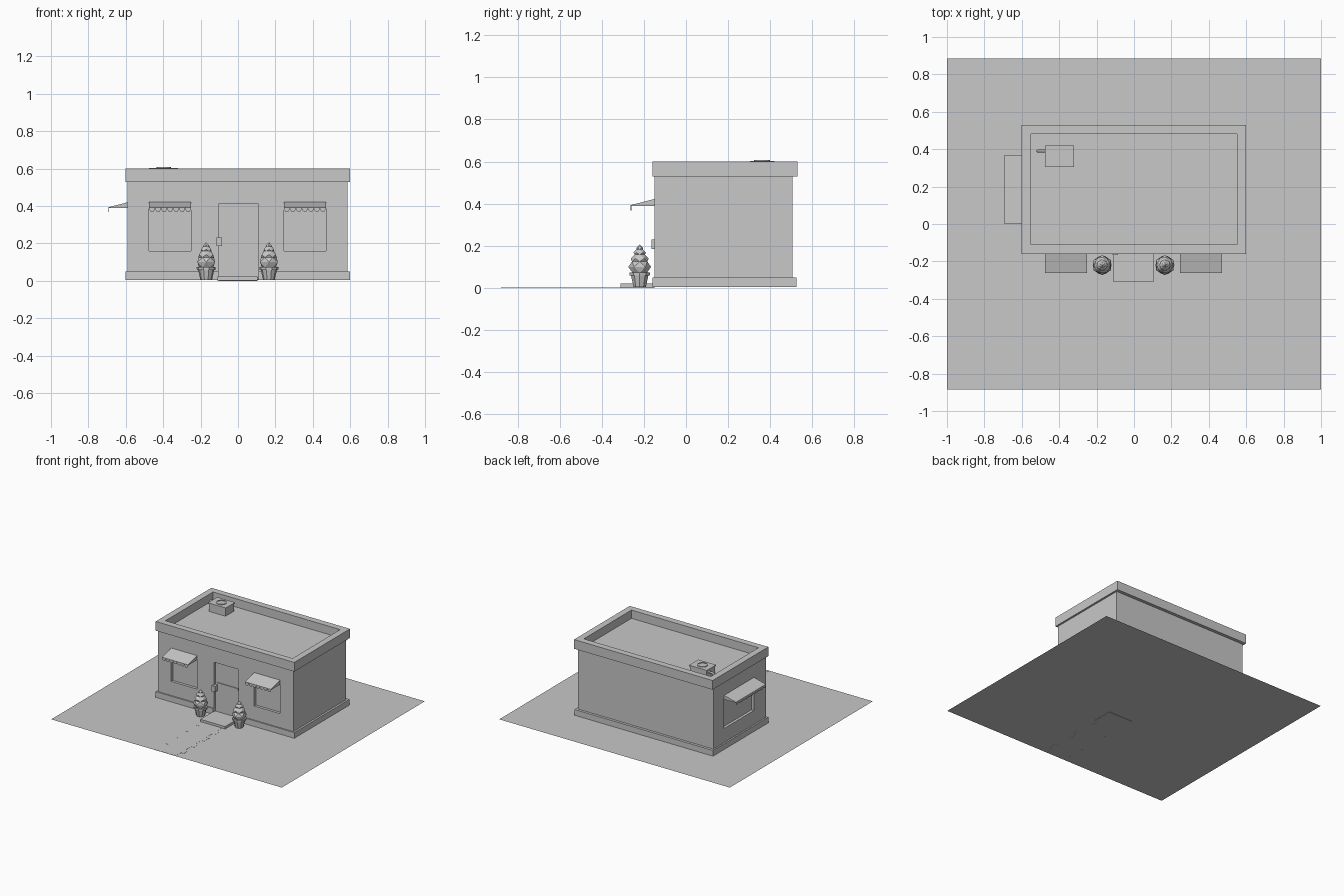
import bpy, bmesh, math
from mathutils import Matrix

if "Cube" in bpy.data.objects:
    bpy.data.objects.remove(bpy.data.objects["Cube"])

# the whole model is one plain grey
GREY = bpy.data.materials.new("plain grey")
GREY.diffuse_color = (0.58, 0.58, 0.58, 1)
GREY.use_nodes = True
GREY.node_tree.nodes["Principled BSDF"].inputs["Base Color"].default_value = GREY.diffuse_color


def finish(name, bm):
    bmesh.ops.recalc_face_normals(bm, faces=bm.faces)
    me = bpy.data.meshes.new(name)
    bm.to_mesh(me)
    bm.free()
    me.materials.append(GREY)
    ob = bpy.data.objects.new(name, me)
    bpy.context.collection.objects.link(ob)
    return ob


def add_box(bm, x0, x1, y0, y1, z0, z1):
    mtx = Matrix.Translation(((x0 + x1) / 2, (y0 + y1) / 2, (z0 + z1) / 2)) @ \
        Matrix.Diagonal((x1 - x0, y1 - y0, z1 - z0, 1))
    bmesh.ops.create_cube(bm, size=1, matrix=mtx)


def box(name, *spans):
    bm = bmesh.new()
    for s in spans:
        add_box(bm, *s)
    return finish(name, bm)


def loft(name, rings, n, centre):
    """rings: (z, radius, twist in segments)"""
    bm = bmesh.new()
    rows = []
    for z, r, t in rings:
        rows.append([bm.verts.new((centre[0] + r * math.cos(2 * math.pi * (i + t) / n),
                                   centre[1] + r * math.sin(2 * math.pi * (i + t) / n), z))
                     for i in range(n)])
    for a, b in zip(rows, rows[1:]):
        for i in range(n):
            j = (i + 1) % n
            bm.faces.new((a[i], a[j], b[i]))
            bm.faces.new((a[j], b[j], b[i]))
    bm.faces.new(rows[0])
    bm.faces.new(rows[-1])
    return finish(name, bm)


def extrude_x(bm, profile, x0, x1):
    """prism of a (y, z) profile along x"""
    a = [bm.verts.new((x0, y, z)) for y, z in profile]
    b = [bm.verts.new((x1, y, z)) for y, z in profile]
    bm.faces.new(a)
    bm.faces.new(b)
    for i in range(len(a)):
        j = (i + 1) % len(a)
        bm.faces.new((a[i], a[j], b[j], b[i]))


# ground sheet
bm = bmesh.new()
bmesh.ops.create_grid(bm, x_segments=1, y_segments=1, size=1,
                      matrix=Matrix.Translation((0, 0, 0.003)) @ Matrix.Diagonal((1, 0.885, 1, 1)))
finish("lawn", bm)

# staggered paving path, nearly flush, and door step
rows = []
for i in range(9):
    y = -0.88 + i * 0.0633
    s = 0.012 if i % 2 else -0.012
    rows.append((-0.09 + s, 0.09 + s, y, y + 0.0633, 0.0025, 0.004))
box("garden_path", *rows)
box("door_step", (-0.11, 0.105, -0.31, -0.15, 0, 0.022))

# walls with recessed openings
X0, X1, Y0, Y1 = -0.59, 0.585, -0.15, 0.505
walls = box("walls", (X0, X1, Y0, Y1, 0.008, 0.53))
D = 0.025
WINDOWS = [(-0.475, -0.25), (0.245, 0.47)]
cuts = [(a, b, Y0 - 0.1, Y0 + D, 0.16, 0.41) for a, b in WINDOWS]
cuts.append((X0 - 0.1, X0 + D, 0, 0.37, 0.16, 0.41))
cuts.append((-0.105, 0.11, Y0 - 0.1, Y0 + D, 0.02, 0.41))
cutter = box("opening_cutter", *cuts)
cutter.hide_render = True
mod = walls.modifiers.new("openings", "BOOLEAN")
mod.operation, mod.solver, mod.object = "DIFFERENCE", "EXACT", cutter
bpy.context.view_layer.objects.active = walls
walls.select_set(True)
bpy.ops.object.modifier_apply(modifier="openings")
bpy.data.objects.remove(cutter)

# skirting around the base, open at the door
box("base_skirting",
    (-0.602, -0.105, -0.16, Y0 + 0.002, 0.005, 0.05), (0.11, 0.6, -0.16, Y0 + 0.002, 0.005, 0.05),
    (-0.602, 0.6, Y1 - 0.002, 0.525, 0.005, 0.05),
    (-0.602, X0 + 0.002, Y0, Y1, 0.005, 0.05), (X1 - 0.002, 0.6, Y0, Y1, 0.005, 0.05))

# parapet with sunken flat roof
bm = bmesh.new()
add_box(bm, -0.602, 0.6, -0.16, 0.53, 0.528, 0.6)
top = max(bm.faces, key=lambda f: f.calc_center_median().z)
bmesh.ops.inset_region(bm, faces=[top], thickness=0.05, use_even_offset=True)
ext = bmesh.ops.extrude_face_region(bm, geom=[top])["geom"]
bmesh.ops.translate(bm, vec=(0, 0, -0.065), verts=[v for v in ext if isinstance(v, bmesh.types.BMVert)])
if top.is_valid:
    bmesh.ops.delete(bm, geom=[top], context="FACES_ONLY")
finish("parapet_roof", bm)

# window panes
for k, (a, b) in enumerate(WINDOWS):
    box(f"front_window_{k}", (a, b, Y0 + D - 0.004, Y0 + D + 0.002, 0.16, 0.41))
box("side_window", (X0 + D - 0.004, X0 + D + 0.002, 0, 0.37, 0.16, 0.41))

# door slab, cross rail and handle
yd = Y0 + D
box("door", (-0.105, 0.11, yd - 0.006, yd + 0.002, 0.02, 0.41))
box("door_rail", (-0.09, 0.095, yd - 0.012, yd - 0.005, 0.235, 0.25))
box("door_handle", (-0.115, -0.085, -0.165, yd, 0.185, 0.23))


# awnings: wedge plus scalloped valance, built facing -y then turned
def awning(name, width, place):
    bm = bmesh.new()
    extrude_x(bm, [(0.01, 0.425), (-0.113, 0.393), (-0.113, 0.388), (0.01, 0.388)],
              -width / 2, width / 2)
    bm.transform(place)
    finish(name, bm)
    bm = bmesh.new()
    n = round(width / 0.032)
    w = width / n
    for i in range(n):
        cx = -width / 2 + (i + 0.5) * w
        pts = [(cx + w / 2 * math.cos(t), 0.39 + 0.022 * math.sin(t))
               for t in (math.pi + math.pi * s / 6 for s in range(7))]
        f = bm.faces.new([bm.verts.new((x, -0.113, z)) for x, z in pts])
        g = bmesh.ops.extrude_face_region(bm, geom=[f])["geom"]
        bmesh.ops.translate(bm, vec=(0, 0.003, 0),
                            verts=[v for v in g if isinstance(v, bmesh.types.BMVert)])
    bm.transform(place)
    finish(name + "_valance", bm)


for k, (a, b) in enumerate(WINDOWS):
    awning(f"front_awning_{k}", b - a, Matrix.Translation(((a + b) / 2, Y0, 0)))
awning("side_awning", 0.37,
       Matrix.Translation((X0 + 0.01, 0.185, 0)) @ Matrix.Rotation(-math.pi / 2, 4, "Z"))

# potted faceted shrubs
for side, x in (("left", -0.17), ("right", 0.165)):
    c = (x, -0.22)
    loft(f"{side}_pot", [(0.004, 0.031, 0), (0.058, 0.043, 0), (0.058, 0.05, 0),
                         (0.074, 0.051, 0), (0.074, 0.04, 0)], 10, c)
    loft(f"{side}_shrub", [(0.07, 0.038, 0), (0.1, 0.054, 0.5), (0.125, 0.042, 1),
                           (0.14, 0.043, 1.5), (0.158, 0.028, 2), (0.168, 0.03, 2.5),
                           (0.183, 0.017, 3), (0.19, 0.016, 3.5), (0.205, 0.001, 4)], 6, c)

# rooftop air unit with lid, fan ring and drain pipe
box("air_unit", (-0.47, -0.325, 0.31, 0.415, 0.53, 0.598))
box("air_unit_lid", (-0.475, -0.32, 0.305, 0.42, 0.594, 0.603))
loft("fan_ring", [(0.6, 0.038, 0), (0.608, 0.038, 0), (0.608, 0.03, 0), (0.604, 0.03, 0)],
     16, (-0.397, 0.362))
cu = bpy.data.curves.new("drain_pipe", "CURVE")
cu.dimensions, cu.bevel_depth, cu.bevel_resolution = "3D", 0.008, 1
cu.use_fill_caps = True
sp = cu.splines.new("POLY")
path = [(-0.46, 0.39, 0.58), (-0.505, 0.39, 0.58), (-0.515, 0.39, 0.57), (-0.515, 0.39, 0.53)]
sp.points.add(len(path) - 1)
for p, q in zip(sp.points, path):
    p.co = (*q, 1)
cu.materials.append(GREY)
bpy.context.collection.objects.link(bpy.data.objects.new("drain_pipe", cu))
